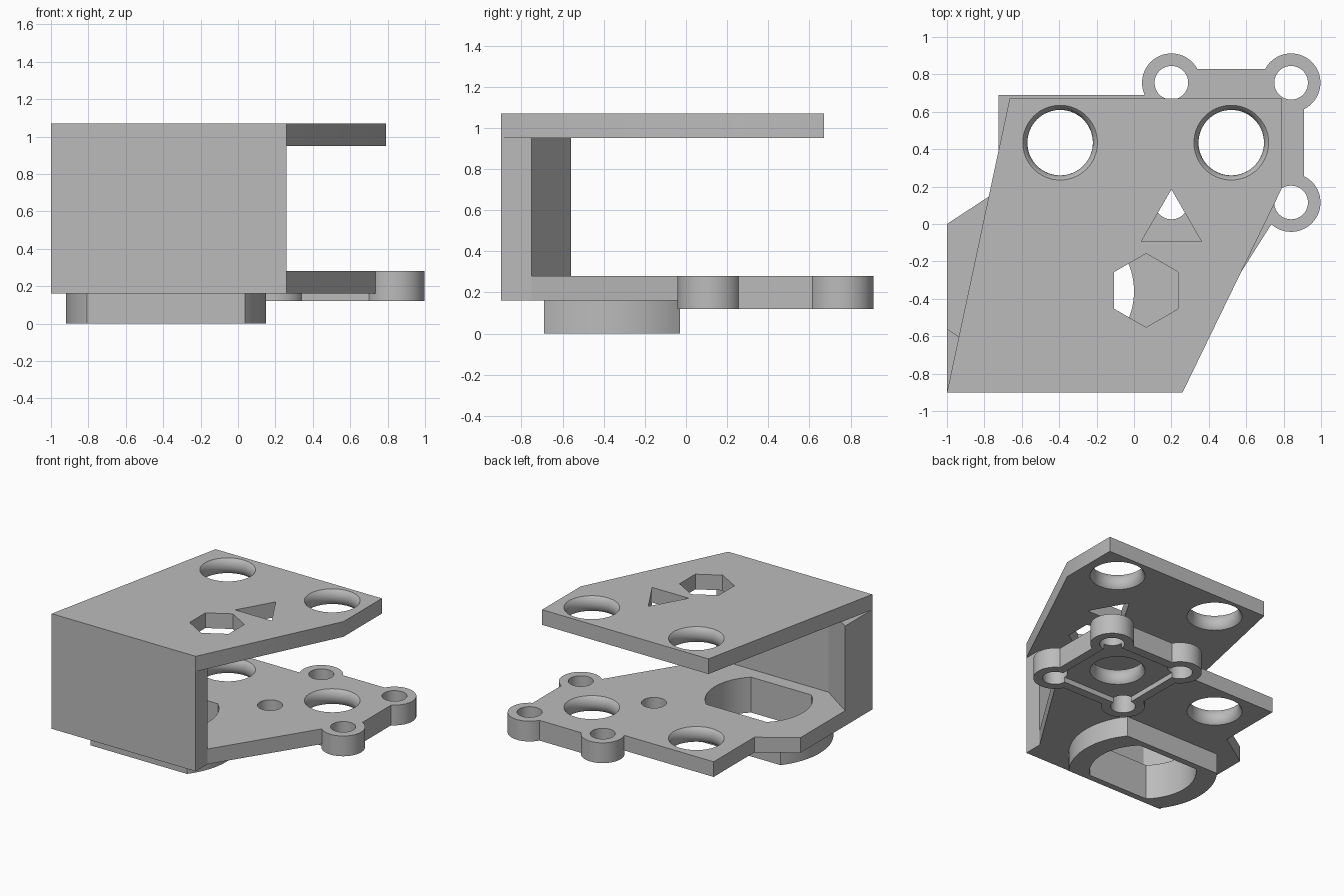
import bpy, bmesh
from math import sin, cos, pi, sqrt, radians

cube = bpy.data.objects.get("Cube")
if cube:
    bpy.data.objects.remove(cube, do_unlink=True)

GREY = (0.5, 0.5, 0.5, 1)
mat = bpy.data.materials.new("plain grey")
mat.use_nodes = True
mat.diffuse_color = GREY
mat.node_tree.nodes["Principled BSDF"].inputs["Base Color"].default_value = GREY


def loft(name, rings):
    """Solid through a stack of equal-sized rings of 3D points."""
    bm = bmesh.new()
    loops = [[bm.verts.new(p) for p in ring] for ring in rings]
    n = len(loops[0])
    for low, high in zip(loops, loops[1:]):
        for i in range(n):
            j = (i + 1) % n
            bm.faces.new((low[i], low[j], high[j], high[i]))
    bm.faces.new(loops[0][::-1])
    bm.faces.new(loops[-1])
    bmesh.ops.recalc_face_normals(bm, faces=bm.faces)
    mesh = bpy.data.meshes.new(name)
    bm.to_mesh(mesh)
    bm.free()
    mesh.materials.append(mat)
    obj = bpy.data.objects.new(name, mesh)
    bpy.context.collection.objects.link(obj)
    return obj


def prism(name, outline, z0, z1):
    return loft(name, [[(x, y, z) for x, y in outline] for z in (z0, z1)])


def circle(centre, r, n=64, start=0.0):
    return [(centre[0] + r * cos(start + 2 * pi * i / n),
             centre[1] + r * sin(start + 2 * pi * i / n)) for i in range(n)]


def box(x0, x1, y0, y1):
    return [(x0, y0), (x1, y0), (x1, y1), (x0, y1)]


def clipped_disc(centre, r, half):
    """Disc with flat front and back sides."""
    a = math_asin(half / r)
    angles = [-a + 2 * a * i / 24 for i in range(25)]
    angles += [pi + t for t in angles]
    return [(centre[0] + r * cos(t), centre[1] + r * sin(t)) for t in angles]


def math_asin(v):
    from math import asin
    return asin(v)


def combine(target, tool, operation):
    mod = target.modifiers.new(operation.lower(), 'BOOLEAN')
    mod.operation, mod.solver, mod.object = operation, 'EXACT', tool
    bpy.context.view_layer.objects.active = target
    bpy.ops.object.modifier_apply(modifier=mod.name)
    bpy.data.objects.remove(tool, do_unlink=True)


def waisted_hole(target, centre, z_mid):
    """Round hole that narrows to a rounded waist halfway through the plate."""
    bend = 0.085
    rings = []
    for k in range(-7, 8):
        t = k * 0.01
        r = 0.175 + bend - sqrt(bend ** 2 - t ** 2)
        rings.append([(x, y, z_mid + t) for x, y in circle(centre, r)])
    combine(target, loft("hole_cutter", rings), 'DIFFERENCE')


BIG_HOLES = [(-0.395, 0.435), (0.52, 0.435)]
LUGS = [(x, y) for x in (0.2, 0.84) for y in (0.115, 0.755)]
BOSS = (-0.385, -0.36)

# Top plate with round, triangular and hexagonal openings
top_plate = prism("top_plate", [(-1, -0.9), (0.26, -0.9), (0.79, 0.19),
                                (0.79, 0.67), (-0.665, 0.67)], 0.95, 1.07)
for c in BIG_HOLES:
    waisted_hole(top_plate, c, 1.01)
for c, r, n in (((0.2, 0.0), 0.185, 3), ((0.065, -0.355), 0.197, 6)):
    combine(top_plate, prism("cutter", circle(c, r, n, pi / 2), 0.9, 1.1), 'DIFFERENCE')

# Front wall with the corner gusset on one end
front_wall = prism("front_wall", [(-1, -0.9), (0.26, -0.9), (0.26, -0.75),
                                  (-0.72, -0.75), (-1, -0.56)], 0.28, 0.95)

# Bottom plate, with boss, square mounting frame and four lugs
bottom_plate = prism("bottom_plate", [
    (-1, -0.9), (0.26, -0.9), (0.26, -0.75), (0.84, 0.165), (0.84, 0.755),
    (0.2, 0.755), (0.2, 0.69), (-0.725, 0.69), (-0.725, 0.18), (-1, 0)], 0.16, 0.28)
combine(bottom_plate, prism("boss", clipped_disc(BOSS, 0.535, 0.33), 0, 0.22), 'UNION')
combine(bottom_plate, prism("frame", box(0.13, 0.91, 0.045, 0.83), 0.12, 0.28), 'UNION')
for c in LUGS:
    combine(bottom_plate, prism("lug", circle(c, 0.157), 0.12, 0.28), 'UNION')

# Pocket under the frame, then the through holes
combine(bottom_plate, prism("pocket", box(0.2, 0.84, 0.115, 0.755), 0.05, 0.16), 'DIFFERENCE')
for c in LUGS:
    combine(bottom_plate, prism("lug_hole", circle(c, 0.09, 48), 0.05, 0.35), 'DIFFERENCE')
for c in BIG_HOLES:
    waisted_hole(bottom_plate, c, 0.22)
combine(bottom_plate, prism("opening", clipped_disc(BOSS, 0.385, 0.28), -0.1, 0.35), 'DIFFERENCE')

# Smooth the round walls, keep the edges crisp
for obj in (top_plate, front_wall, bottom_plate):
    bpy.ops.object.select_all(action='DESELECT')
    obj.select_set(True)
    bpy.context.view_layer.objects.active = obj
    bpy.ops.object.shade_smooth_by_angle(angle=radians(30))
